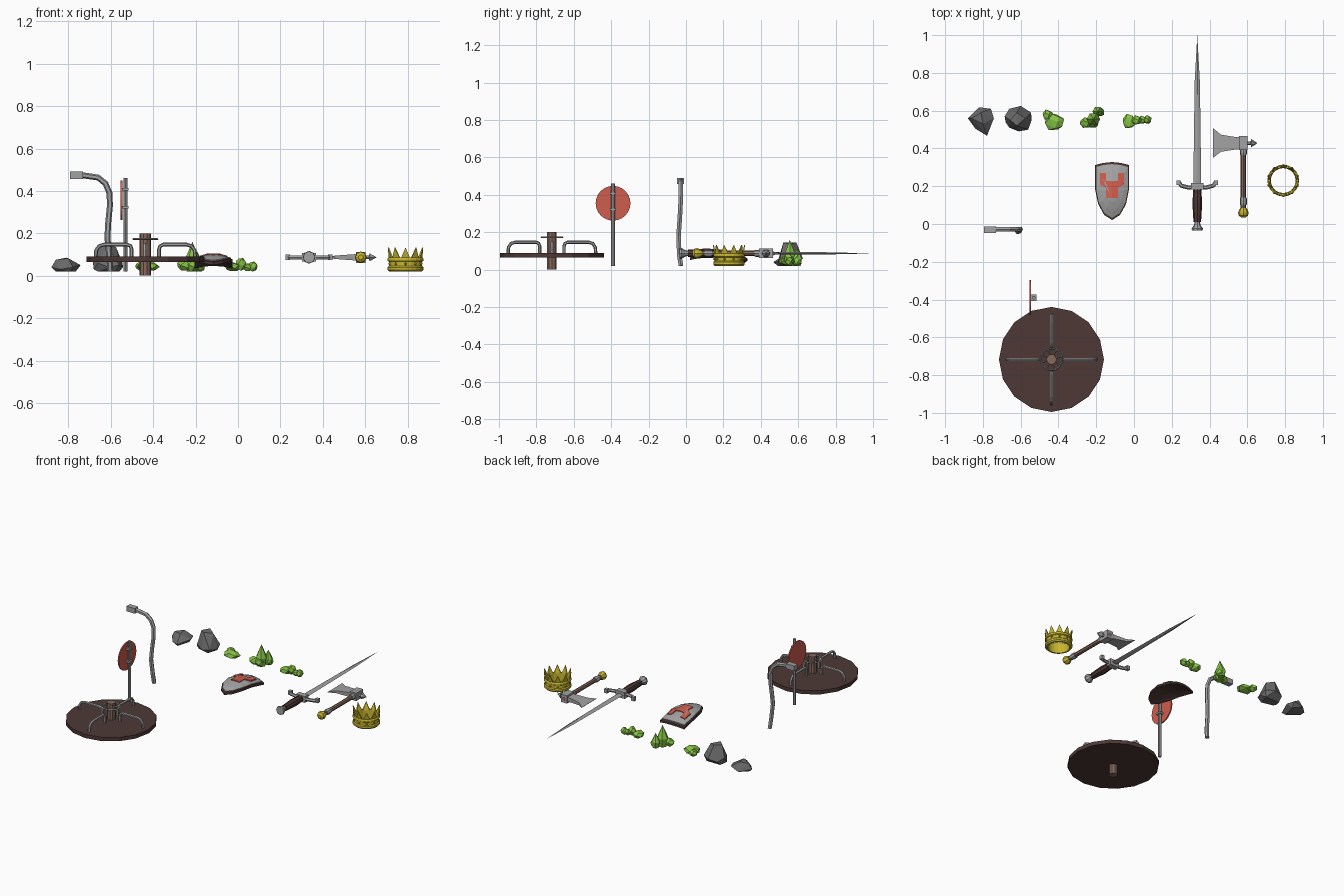
import bpy, bmesh, random
from math import sin, cos, pi, sqrt
from mathutils import Vector

if "Cube" in bpy.data.objects:
    bpy.data.objects.remove(bpy.data.objects["Cube"])
random.seed(4)

def mat(name, c):
    m = bpy.data.materials.new(name)
    m.diffuse_color = (*c, 1)
    m.use_nodes = True
    m.node_tree.nodes["Principled BSDF"].inputs["Base Color"].default_value = m.diffuse_color
    return m

WOOD_DARK = mat("dark_wood", (.075, .04, .036))
WOOD = mat("wood", (.24, .14, .105))
METAL = mat("metal", (.36, .36, .36))
RED = mat("red", (.62, .11, .075))
GOLD = mat("gold", (.58, .47, .03))
GREEN = mat("green", (.24, .55, .06))
STONE = mat("stone", (.15, .15, .15))

def finish(name, bm, m):
    bmesh.ops.recalc_face_normals(bm, faces=bm.faces[:])
    me = bpy.data.meshes.new(name)
    bm.to_mesh(me)
    bm.free()
    me.materials.append(m)
    ob = bpy.data.objects.new(name, me)
    bpy.context.collection.objects.link(ob)
    return ob

def bridge(bm, rings, closed=False):
    n = len(rings[0])
    for i in range(len(rings) - (0 if closed else 1)):
        a, b = rings[i], rings[(i + 1) % len(rings)]
        for j in range(n):
            k = (j + 1) % n
            bm.faces.new((a[j], a[k], b[k], b[j]))
    if not closed:
        bm.faces.new(rings[0])
        bm.faces.new(rings[-1])

def lathe(name, prof, n, c, m, axis='Z', closed=False):
    bm, rings = bmesh.new(), []
    for r, h in prof:
        ring = []
        for j in range(n):
            u, v = r * cos(2 * pi * j / n), r * sin(2 * pi * j / n)
            p = {'Z': (u, v, h), 'Y': (u, h, v), 'X': (h, u, v)}[axis]
            ring.append(bm.verts.new(Vector(p) + Vector(c)))
        rings.append(ring)
    bridge(bm, rings, closed)
    return finish(name, bm, m)

def tubes(name, paths, r, m, ref, n=6):
    # sweeps a round section along planar paths; ref = plane normal per path
    bm = bmesh.new()
    for path, nr in zip(paths, ref):
        P, nr, rings = [Vector(p) for p in path], Vector(nr), []
        for i, p in enumerate(P):
            t = (P[min(i + 1, len(P) - 1)] - P[max(i - 1, 0)]).normalized()
            s = nr.cross(t).normalized()
            rings.append([bm.verts.new(p + r * (cos(2 * pi * j / n) * s + sin(2 * pi * j / n) * nr)) for j in range(n)])
        bridge(bm, rings)
    return finish(name, bm, m)

def hulls(name, groups, m):
    bm = bmesh.new()
    for g in groups:
        vs = [bm.verts.new(p) for p in g]
        res = bmesh.ops.convex_hull(bm, input=vs)
        junk = {v for v in res['geom_interior'] if isinstance(v, bmesh.types.BMVert)}
        bmesh.ops.delete(bm, geom=list(junk), context='VERTS')
    return finish(name, bm, m)

def box(c, s):
    return [(c[0] + i * s[0] / 2, c[1] + j * s[1] / 2, c[2] + k * s[2] / 2)
            for i in (-1, 1) for j in (-1, 1) for k in (-1, 1)]

def blob(c, r, n=16):
    pts = []
    for i in range(n):
        z = 1 - 2 * (i + .5) / n
        a, q, f = i * 2.4, sqrt(1 - z * z), random.uniform(.88, 1.12)
        pts.append((c[0] + r[0] * f * q * cos(a), c[1] + r[1] * f * q * sin(a), max(.02, c[2] + r[2] * f * z)))
    return pts

# playground roundabout
C = (-.437, -.717, 0)
lathe("roundabout_platform", [(.278, .065), (.278, .09)], 16, C, WOOD_DARK)
lathe("roundabout_post", [(.027, 0), (.027, .2)], 10, C, WOOD)
arch = [(.065, .08), (.065, .125), (.07, .14), (.085, .147), (.195, .147), (.218, .14), (.232, .12), (.235, .08)]
dirs = [(cos(a), sin(a)) for a in (0, pi / 2, pi, 3 * pi / 2)]
tubes("roundabout_handles", [[(C[0] + d[0] * r, C[1] + d[1] * r, z) for r, z in arch] for d in dirs],
      .009, METAL, [(-d[1], d[0], 0) for d in dirs])
lathe("hand_wheel_rim", [(.062, .173), (.057, .178), (.052, .173), (.057, .168)], 16, C, METAL, closed=True)
sp = [(cos(k * pi / 4 + .3), sin(k * pi / 4 + .3)) for k in range(8)]
tubes("hand_wheel_spokes", [[(C[0] + d[0] * r, C[1] + d[1] * r, .173) for r in (.02, .057)] for d in sp],
      .004, METAL, [(0, 0, 1)] * 8, 4)

# round road sign
lathe("sign_post", [(.01, .02), (.01, .46)], 8, (-.531, -.39, 0), METAL)
lathe("sign_plate", [(.093, -.553), (.093, -.545)], 24, (0, -.39, .355), RED, 'X')
hulls("sign_brackets", [box((-.532, -.39, z), (.03, .034, .012)) for z in (.322, .407)], METAL)

# bent street lamp
tubes("lamp_pole", [[(-.602, -.027, .02), (-.606, -.036, .08), (-.616, -.04, .18), (-.612, -.035, .25),
                     (-.604, -.03, .33), (-.606, -.028, .39), (-.625, -.028, .435), (-.66, -.028, .463), (-.735, -.028, .474)]],
      .014, METAL, [(0, 1, 0)])
hulls("lamp_head", [box((-.762, -.03, .474), (.062, .036, .034))], METAL)

# shield: domed board, field and emblem
SX, SY = -.116, .17
def dome(x, y):
    return .098 - 2.5 * x * x - 1.5 * (y - SY) ** 2

half = [(0, .328), (.048, .323), (.09, .312), (.09, .185), (.074, .106), (.042, .048), (0, .021)]
outline = half + [(-x, y) for x, y in half[-2:0:-1]]
def domed(name, size, lift, thick, m):
    bm, rings = bmesh.new(), []
    for s, o in [(k, lift - thick) for k in (.05, .4, .75, 1)] + [(k, lift) for k in (1, .75, .4, .05)]:
        s *= size
        rings.append([bm.verts.new((SX + x * s, SY + (y - SY) * s, dome(x * s, SY + (y - SY) * s) + o)) for x, y in outline])
    bridge(bm, rings)
    return finish(name, bm, m)

domed("shield_board", 1, 0, .014, WOOD_DARK)
domed("shield_field", .93, .004, .006, METAL)
em = [(0, .228), (.032, .228), (.032, .27), (.064, .27), (.064, .21), (.032, .19), (.032, .137), (0, .137)]
bm = bmesh.new()
for s in (1, -1):
    bridge(bm, [[bm.verts.new((SX + s * x, y, dome(x, y) + o)) for x, y in em] for o in (0, .009)])
finish("shield_emblem", bm, RED)

# sword
X, Z = .335, .087
blade = [(X + sx * w, y, Z) for y, w in ((.2, .021), (.75, .014)) for sx in (-1, 1)]
blade += [(X, y, Z + k) for y in (.2, .75) for k in (-.006, .006)] + [(X, 1, Z)]
hulls("sword_blade", [blade], METAL)
g = [(0, .192), (.05, .194), (.085, .203), (.1, .225)]
tubes("sword_guard", [[(X - x, y, Z) for x, y in g[:0:-1]] + [(X + x, y, Z) for x, y in g]], .011, METAL, [(0, 0, 1)])
hulls("sword_guard_ends", [box((X + s * .1, .218, Z), (.022, .022, .026)) for s in (-1, 1)]
      + [box((X, .2, Z), (.066, .036, .042))], METAL)
lathe("sword_grip", [(.021, .185), (.026, .11), (.02, .01)], 8, (X, 0, Z), WOOD_DARK, 'Y')
lathe("sword_pommel", [(.013, .015), (.017, -.005), (.03, -.024), (.028, -.035)], 8, (X, 0, Z), METAL, 'Y')

# axe
X = .579
lathe("axe_handle", [(.014, .06), (.014, .466)], 8, (X, 0, Z), WOOD, 'Y')
for i, (a, b) in enumerate(((.1, .14), (.365, .395))):
    lathe(f"axe_collar_{i}", [(.017, a), (.019, a + .01), (.019, b - .01), (.017, b)], 8, (X, 0, Z), METAL, 'Y')
lathe("axe_pommel", [(.012, .035), (.025, .045), (.028, .06), (.022, .076), (.016, .085)], 8, (X, 0, Z), GOLD, 'Y')
ax = [(.418, .508, .001), (.46, .473, .008), (.54, .46, .014), (.575, .46, .016),
      (.575, .395, .016), (.54, .395, .014), (.46, .382, .008), (.418, .35, .001)]
bm = bmesh.new()
up, dn = [[bm.verts.new((x, y, Z + s * t)) for x, y, t in ax] for s in (1, -1)]
for k in range(8):
    bm.faces.new((up[k], up[(k + 1) % 8], dn[(k + 1) % 8], dn[k]))
for r in (up, dn):
    for k in range(3):
        bm.faces.new((r[k], r[k + 1], r[6 - k], r[7 - k]))
finish("axe_blade", bm, METAL)
hulls("axe_socket", [box((X, .428, Z), (.046, .074, .052))], METAL)
lathe("axe_spike", [(.01, .6), (.01, .618), (.022, .62), (.001, .652)], 6, (0, .428, Z), METAL, 'X')

# crown: band, points and studs
CX, CY = .79, .23
lathe("crown_band", [(.076, .02), (.084, .028), (.084, .04), (.078, .046), (.078, .066), (.084, .07),
                     (.084, .08), (.08, .086), (.068, .086), (.066, .02)], 20, (CX, CY, 0), GOLD, closed=True)
def polar(r, a, z):
    return (CX + r * cos(a), CY + r * sin(a), z)

pts, studs = [], []
for k in range(10):
    a = k * pi / 5 + pi / 10
    pts.append([polar(r, a + d, .08) for r in (.069, .08) for d in (-.29, .29)]
               + [polar(r, a, .133) for r in (.082, .087)])
    studs.append([polar(.076, a + d, .056 + h) for d, h in ((-.1, 0), (.1, 0), (0, .01), (0, -.01))] + [polar(.087, a, .056)])
hulls("crown_points", pts, GOLD)
hulls("crown_studs", studs, GOLD)

# rocks
hulls("rock_flat", [[(-.88, .56, .04), (-.82, .618, .03), (-.758, .61, .05), (-.742, .56, .05), (-.765, .5, .045), (-.778, .467, .04),
                     (-.84, .505, .03), (-.86, .56, .075), (-.81, .59, .085), (-.8, .53, .082), (-.86, .55, .02), (-.765, .58, .02), (-.79, .49, .02)]], STONE)
hulls("rock_tall", [[(-.68 + .0, .54, .03), (-.685, .57, .07), (-.66, .61, .05), (-.6, .625, .06), (-.545, .59, .06), (-.542, .55, .04),
                     (-.56, .5, .05), (-.61, .49, .04), (-.66, .51, .06), (-.655, .55, .14), (-.62, .59, .145), (-.575, .56, .135), (-.62, .52, .145),
                     (-.66, .58, .02), (-.56, .58, .02), (-.58, .51, .02), (-.66, .53, .02)]], STONE)

# green crystal clusters
def spire(x, y, r, h):
    return ([(x + r * f * cos(k * pi / 3), y + r * f * sin(k * pi / 3), z)
             for f, z in ((.75, .02), (1, .02 + .4 * (h - .02))) for k in range(6)] + [(x, y, h)])

hulls("crystal_small", [blob((-.458, .578, .045), (.03, .027, .024)), blob((-.425, .54, .043), (.054, .045, .026))], GREEN)
hulls("crystal_tall", [spire(-.215, .555, .036, .16), spire(-.192, .595, .028, .115), blob((-.252, .536, .047), (.036, .028, .027)),
                       blob((-.218, .535, .05), (.034, .028, .032)), blob((-.18, .592, .045), (.026, .026, .025))], GREEN)
hulls("crystal_low", [blob((-.028, .545, .042), (.036, .04, .024)), blob((.015, .549, .055), (.03, .026, .034)),
                      blob((.045, .55, .04), (.024, .022, .02)), blob((.07, .553, .045), (.022, .024, .026))], GREEN)
